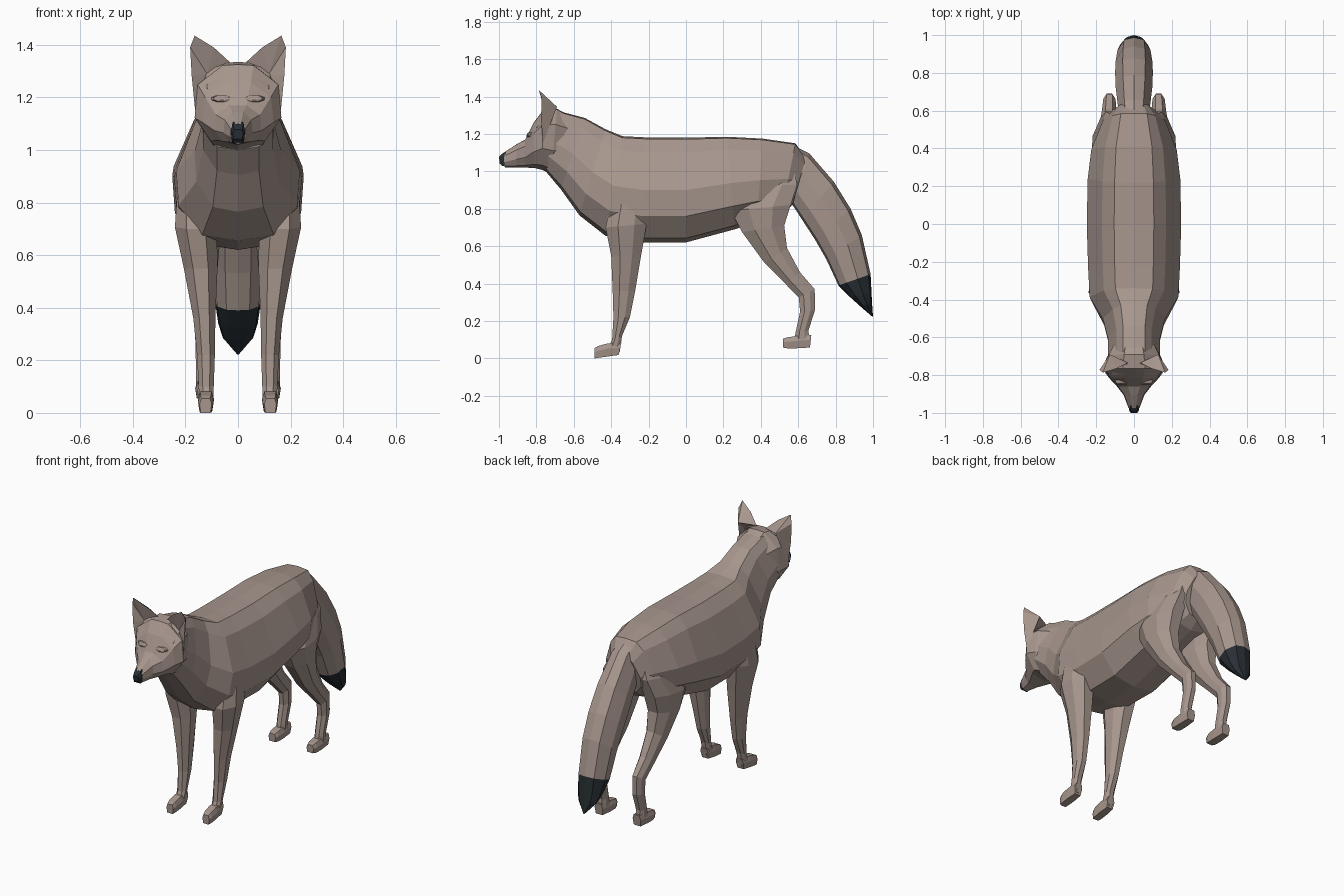
import bpy, bmesh


def material(name, rgb):
    m = bpy.data.materials.new(name)
    m.diffuse_color = (*rgb, 1)
    return m


FUR = material("taupe_fur", (0.385, 0.305, 0.268))
DARK = material("dark_tip", (0.021, 0.028, 0.034))

# Half cross-sections: (fraction of half width, fraction from second to first point)
TORSO = [(0, 1), (.42, .985), (.68, .86), (1, .5), (.96, .25), (.58, .04), (0, 0)]
HEAD = [(0, 1), (.36, .99), (.93, .76), (1, .36), (.62, .08), (0, 0)]
ROUND = [(0, 1), (.6, .93), (1, .6), (.9, .25), (.5, .04), (0, 0)]
LIMB = [(.45, 1), (1, .7), (.95, .3), (.45, 0)]
BLOCK = [(.7, 1), (1, .6), (.8, 0)]


def finish(name, bm, mirror=False, mats=(FUR,)):
    bmesh.ops.recalc_face_normals(bm, faces=bm.faces)
    me = bpy.data.meshes.new(name)
    bm.to_mesh(me)
    bm.free()
    for m in mats:
        me.materials.append(m)
    ob = bpy.data.objects.new(name, me)
    bpy.context.collection.objects.link(ob)
    if mirror:
        ob.modifiers.new("mirror", 'MIRROR').use_mirror_merge = False
    return ob


def loft(name, sections, half, mirror=False, mats=(FUR,), dark_from=None):
    """Each section: y1, z1, y2, z2, half width, centre x."""
    ring = half + [(-u, v) for u, v in reversed(half) if u > 0]
    n = len(ring)
    bm = bmesh.new()
    rows = []
    for y1, z1, y2, z2, w, cx in sections:
        rows.append([bm.verts.new((cx + u * w, y2 + (y1 - y2) * v, z2 + (z1 - z2) * v))
                     for u, v in ring])
    for i, (a, b) in enumerate(zip(rows, rows[1:])):
        for k in range(n):
            f = bm.faces.new((a[k], a[(k + 1) % n], b[(k + 1) % n], b[k]))
            if dark_from is not None and i >= dark_from:
                f.material_index = 1
    bm.faces.new(rows[0])
    last = bm.faces.new(rows[-1])
    if dark_from is not None:
        last.material_index = 1
    return finish(name, bm, mirror, mats)


# Torso with neck
loft("torso", [
    (-.69, 1.325, -.75, 1.00, .138, 0),
    (-.54, 1.285, -.67, .905, .138, 0),
    (-.43, 1.225, -.57, .765, .165, 0),
    (-.34, 1.188, -.43, .655, .235, 0),
    (-.22, 1.182, -.24, .62, .243, 0),
    (0, 1.18, 0, .62, .25, 0),
    (.22, 1.185, .26, .69, .245, 0),
    (.41, 1.175, .38, .73, .226, 0),
    (.585, 1.15, .51, .77, .165, 0),
    (.64, 1.07, .57, .82, .11, 0)], TORSO)

# Head with muzzle
loft("head", [
    (-.60, 1.285, -.66, 1.03, .10, 0),
    (-.69, 1.335, -.72, .985, .146, 0),
    (-.765, 1.325, -.77, 1.008, .165, 0),
    (-.815, 1.26, -.81, 1.018, .135, 0),
    (-.86, 1.17, -.86, 1.02, .09, 0),
    (-.905, 1.145, -.905, 1.02, .055, 0),
    (-.975, 1.10, -.97, 1.022, .03, 0)], HEAD)

# Nose
loft("nose", [
    (-.962, 1.106, -.965, 1.032, .028, 0),
    (-.985, 1.094, -.983, 1.028, .027, 0),
    (-1.0, 1.078, -.996, 1.042, .02, 0)], BLOCK, mats=(DARK,))

# Eyelids
loft("eyelid", [
    (-.825, 1.208, -.833, 1.182, .040, .062),
    (-.843, 1.208, -.851, 1.184, .030, .062),
    (-.849, 1.201, -.853, 1.190, .016, .062)], LIMB, mirror=True)

# Ears: a rim, a hollow point in front and a ridge point behind
bm = bmesh.new()
rim = [bm.verts.new(p) for p in (
    (.163, -.765, 1.15), (.176, -.775, 1.28), (.182, -.772, 1.39), (.165, -.787, 1.435),
    (.092, -.765, 1.39), (.032, -.735, 1.335), (.05, -.795, 1.285), (.115, -.80, 1.235))]
for apex in ((.118, -.745, 1.29), (.128, -.69, 1.345)):
    c = bm.verts.new(apex)
    for i in range(len(rim)):
        bm.faces.new((rim[i - 1], rim[i], c))
finish("ear", bm, mirror=True)

# Front legs, with tops buried in the shoulders, and paws
loft("front_leg", [
    (-.35, .95, -.22, .95, .04, .14),
    (-.40, .84, -.21, .84, .068, .163),
    (-.43, .70, -.21, .72, .080, .160),
    (-.40, .55, -.24, .55, .064, .142),
    (-.392, .36, -.272, .36, .042, .128),
    (-.388, .22, -.30, .22, .034, .122),
    (-.395, .10, -.342, .12, .029, .121),
    (-.42, .05, -.355, .03, .026, .121)], LIMB, mirror=True)
loft("front_paw", [
    (-.345, .085, -.36, .018, .026, .121),
    (-.42, .08, -.42, .01, .031, .122),
    (-.47, .066, -.47, .003, .029, .123),
    (-.49, .055, -.49, 0, .023, .123)], BLOCK, mirror=True)

# Hind legs, with tops buried in the hips, and paws
loft("hind_leg", [
    (.36, 1.04, .57, 1.04, .03, .09),
    (.32, .92, .595, .93, .066, .12),
    (.24, .79, .56, .82, .083, .141),
    (.30, .675, .525, .71, .074, .14),
    (.42, .51, .54, .59, .056, .135),
    (.53, .40, .61, .46, .042, .132),
    (.603, .325, .688, .37, .034, .13),
    (.61, .25, .69, .26, .032, .13),
    (.585, .135, .655, .15, .029, .13),
    (.58, .09, .66, .08, .03, .13)], LIMB, mirror=True)
loft("hind_paw", [
    (.67, .125, .663, .058, .028, .13),
    (.59, .12, .59, .054, .033, .13),
    (.54, .112, .54, .054, .032, .13),
    (.518, .105, .518, .058, .024, .13)], BLOCK, mirror=True)

# Bushy tail with dark tip
loft("tail", [
    (.56, 1.145, .56, .96, .07, 0),
    (.66, 1.095, .57, .82, .085, 0),
    (.79, .945, .625, .735, .097, 0),
    (.88, .80, .69, .635, .10, 0),
    (.94, .66, .75, .53, .097, 0),
    (.987, .45, .815, .39, .088, 0),
    (.992, .35, .88, .325, .075, 0),
    (.995, .29, .93, .28, .058, 0),
    (1.0, .222, .992, .226, .004, 0)], ROUND, mats=(FUR, DARK), dark_from=5)
